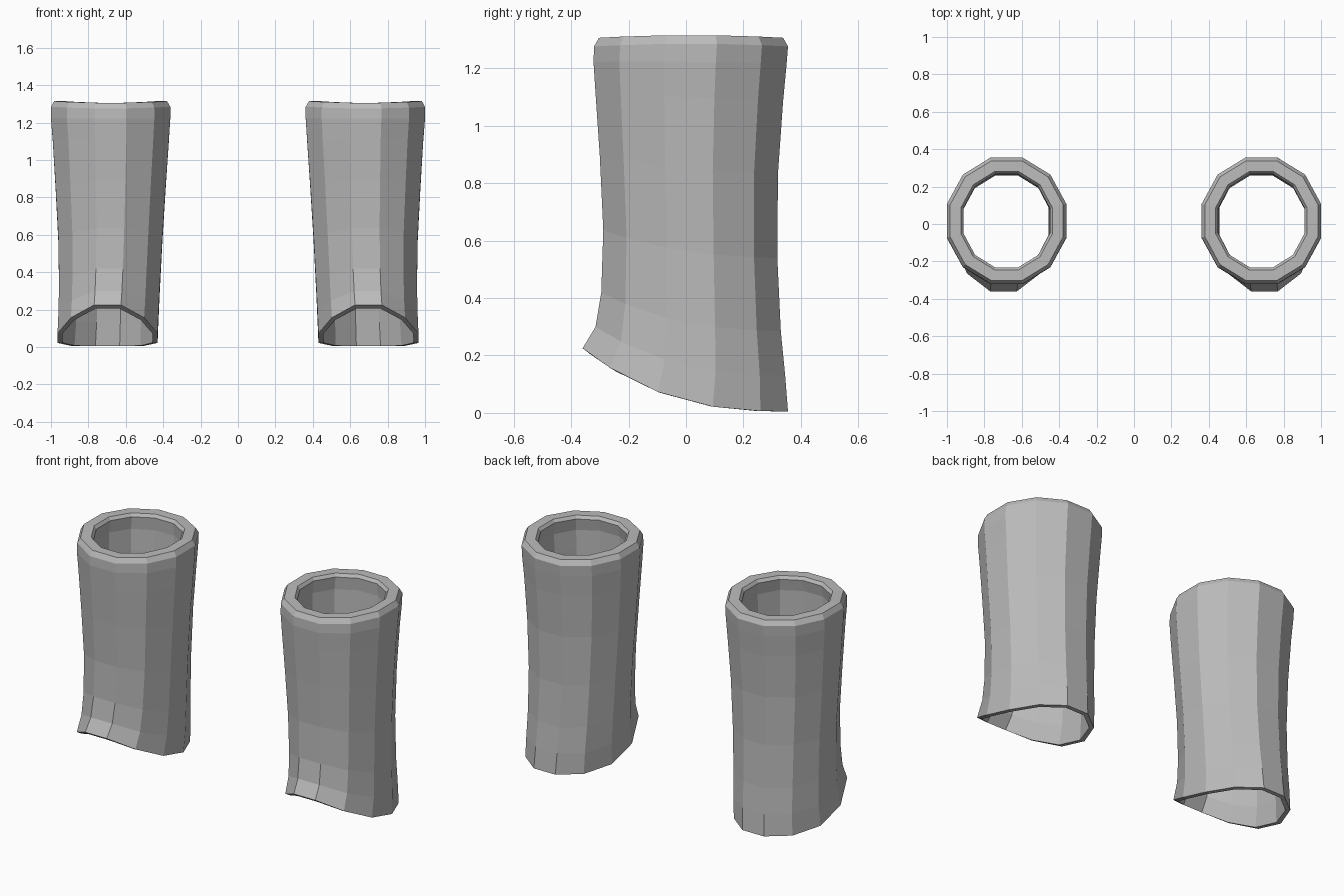
import bpy
import bmesh
import math

SIDES = 12
TOP = 1.275

if "Cube" in bpy.data.objects:
    bpy.data.objects.remove(bpy.data.objects["Cube"], do_unlink=True)

grey = bpy.data.materials.new("plain_grey")
grey.use_nodes = True
colour = (0.5, 0.5, 0.5, 1)
grey.diffuse_color = colour
grey.node_tree.nodes["Principled BSDF"].inputs["Base Color"].default_value = colour

# Cross-sections: height fraction, front y, back y, inner x, outer x
SECTIONS = [
    (0.00, -0.360, 0.355, 0.430, 0.965),
    (0.10, -0.315, 0.345, 0.425, 0.960),
    (0.22, -0.295, 0.330, 0.418, 0.957),
    (0.42, -0.288, 0.318, 0.405, 0.960),
    (0.65, -0.300, 0.320, 0.387, 0.975),
    (0.85, -0.315, 0.338, 0.370, 0.990),
    (0.95, -0.322, 0.350, 0.362, 1.000),
    (1.00, -0.320, 0.355, 0.362, 1.000),
]


def hem_height(y):
    """Sloping lower edge, raised at the front."""
    s = max(0, (0.36 - y) / 0.72)
    return 0.005 + 0.22 * s ** 2.6


def ring(bm, section, inset=0.0, lift=0.0):
    t, front, back, inner, outer = section
    flat = math.cos(math.pi / SIDES)
    rx = ((outer - inner) / 2 - inset) / flat
    ry = ((back - front) / 2 - inset) / flat
    verts = []
    for i in range(SIDES):
        a = 2 * math.pi * (i + 0.5) / SIDES
        x = (inner + outer) / 2 + rx * math.cos(a)
        y = (front + back) / 2 + ry * math.sin(a)
        crown = 0.01 * t * math.cos(a) ** 2
        z = hem_height(y) * (1 - t) + TOP * t + lift + crown
        verts.append(bm.verts.new((x, y, z)))
    return verts


def make_tube(name, side):
    bm = bmesh.new()
    # Outer wall
    rings = [ring(bm, s) for s in SECTIONS]
    # Chamfered rim with a small inner lip
    rim = SECTIONS[-1]
    for inset, lift in ((0.017, 0.03), (0.075, 0.03), (0.088, 0.012)):
        rings.append(ring(bm, rim, inset, lift))
    # Inner wall, thinning towards the hem
    for s in reversed(SECTIONS[:-1]):
        rings.append(ring(bm, s, 0.026 + 0.055 * s[0]))
    # Bridge the rings into one closed shell
    for k, a in enumerate(rings):
        b = rings[(k + 1) % len(rings)]
        for i in range(SIDES):
            j = (i + 1) % SIDES
            bm.faces.new((a[i], a[j], b[j], b[i]))
    for v in bm.verts:
        v.co.x *= side
    bmesh.ops.recalc_face_normals(bm, faces=bm.faces)
    mesh = bpy.data.meshes.new(name)
    bm.to_mesh(mesh)
    bm.free()
    mesh.materials.append(grey)
    obj = bpy.data.objects.new(name, mesh)
    bpy.context.collection.objects.link(obj)


make_tube("left_leg_cuff", 1)
make_tube("right_leg_cuff", -1)
